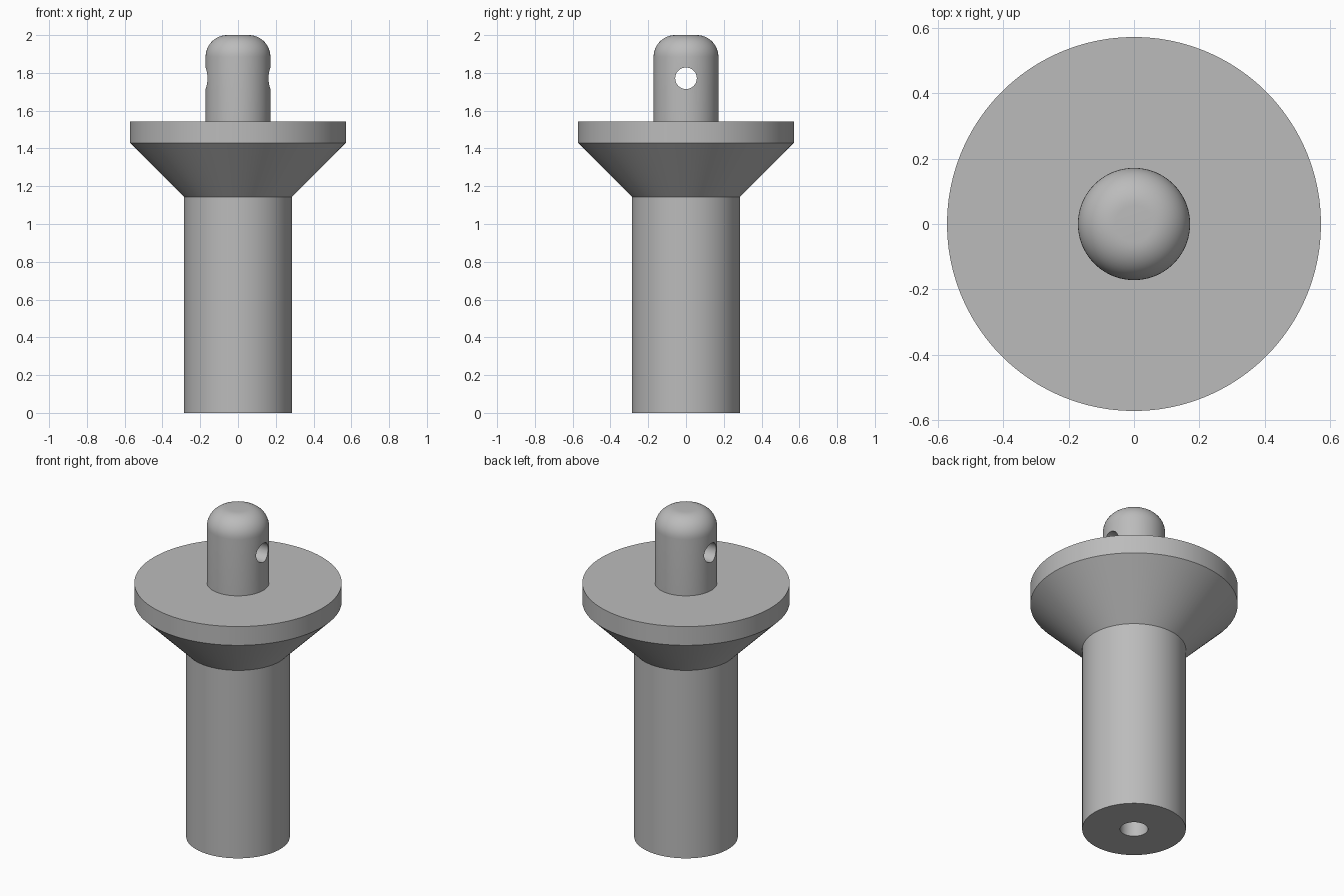
import bpy, bmesh, math
from mathutils import Matrix

if "Cube" in bpy.data.objects:
    bpy.data.objects.remove(bpy.data.objects["Cube"], do_unlink=True)

SEGMENTS = 96
UNIT = 2 / 35                      # the whole pin is 35 units tall
BORE_R, BORE_DEPTH = 1.35, 12
PIN_R, FILLET, TOP = 3, 2, 35
EYE_R, EYE_Z = 1, 31

steel = bpy.data.materials.new("grey steel")
steel.use_nodes = True
colour = (0.5, 0.5, 0.5, 1)
steel.diffuse_color = colour
steel.node_tree.nodes["Principled BSDF"].inputs["Base Color"].default_value = colour


def make_object(name, bm):
    bmesh.ops.recalc_face_normals(bm, faces=bm.faces)
    mesh = bpy.data.meshes.new(name)
    bm.to_mesh(mesh)
    bm.free()
    mesh.materials.append(steel)
    obj = bpy.data.objects.new(name, mesh)
    bpy.context.collection.objects.link(obj)
    return obj


def lathe(name, profile):
    bm = bmesh.new()
    verts = [bm.verts.new((r * UNIT, 0, z * UNIT)) for r, z in profile]
    edges = [bm.edges.new(pair) for pair in zip(verts, verts[1:])]
    bmesh.ops.spin(bm, geom=verts + edges, cent=(0, 0, 0), axis=(0, 0, 1),
                   angle=math.tau, steps=SEGMENTS, use_merge=True)
    bmesh.ops.remove_doubles(bm, verts=bm.verts, dist=1e-5)
    return make_object(name, bm)


# Blind bore, shaft, flared collar and pin with a rounded tip
profile = [(0, BORE_DEPTH), (BORE_R, BORE_DEPTH), (BORE_R, 0), (5, 0),
           (5, 20), (10, 25), (10, 27), (PIN_R, 27)]
for i in range(13):
    a = math.radians(90 * i / 12)
    profile.append((PIN_R - FILLET + FILLET * math.cos(a),
                    TOP - FILLET + FILLET * math.sin(a)))
profile.append((0, TOP))
post = lathe("flanged_post", profile)

# Cross hole through the pin, along x
bm = bmesh.new()
bmesh.ops.create_cone(bm, cap_ends=True, segments=48, radius1=EYE_R * UNIT,
                      radius2=EYE_R * UNIT, depth=8 * UNIT,
                      matrix=Matrix.Translation((0, 0, EYE_Z * UNIT))
                      @ Matrix.Rotation(math.pi / 2, 4, "Y"))
cutter = make_object("cross_hole_cutter", bm)
cutter.hide_render = True

bpy.context.view_layer.objects.active = post
post.select_set(True)
cut = post.modifiers.new("cross hole", "BOOLEAN")
cut.operation = "DIFFERENCE"
cut.solver = "EXACT"
cut.object = cutter
bpy.ops.object.modifier_apply(modifier=cut.name)
bpy.data.objects.remove(cutter, do_unlink=True)

# Smooth round walls, crisp rims
bpy.ops.object.select_all(action="DESELECT")
post.select_set(True)
bpy.ops.object.shade_smooth_by_angle(angle=math.radians(30))
